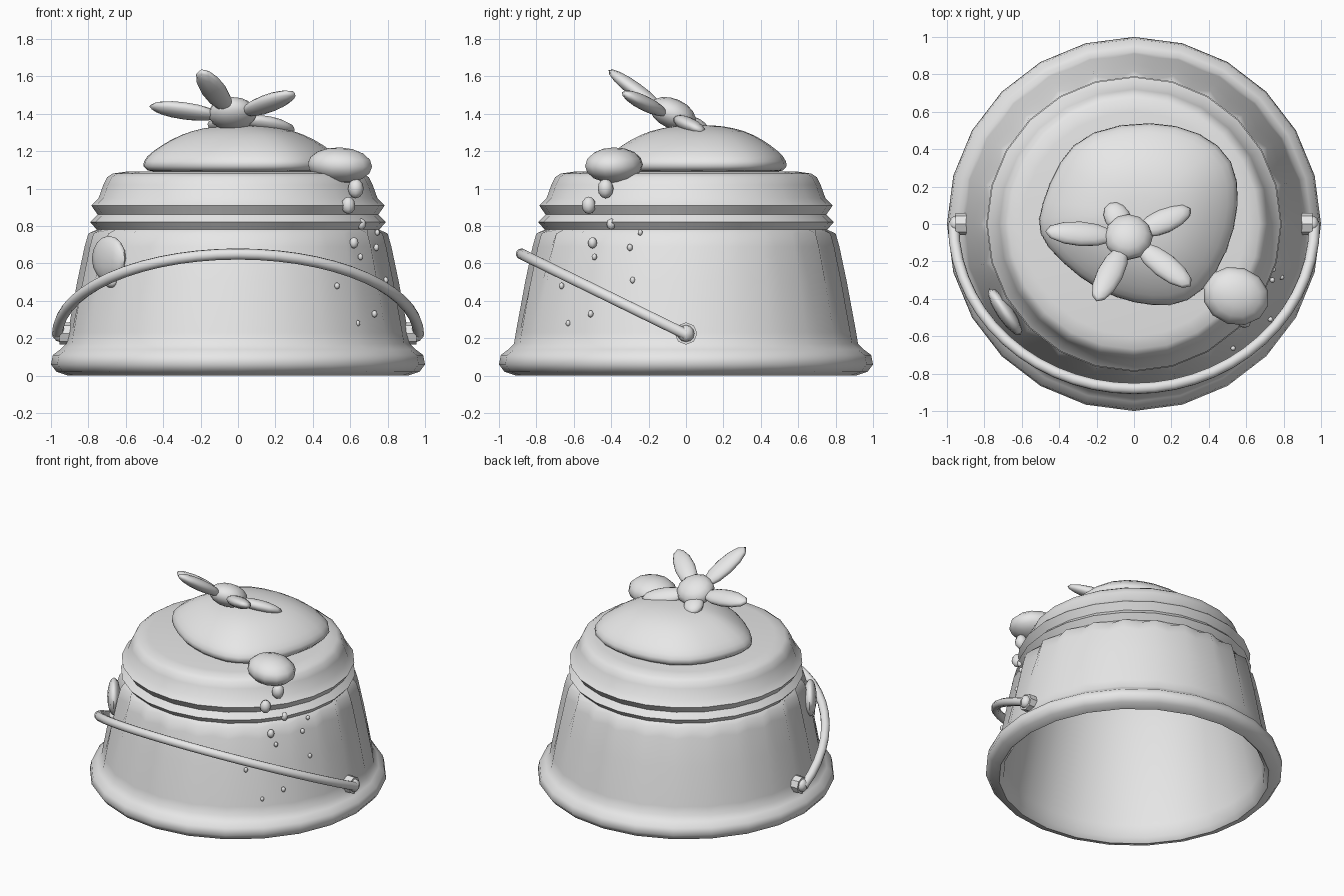
import bpy, bmesh, math
from math import sin, cos, pi
from mathutils import Vector, Matrix

cube = bpy.data.objects.get("Cube")
if cube:
    bpy.data.objects.remove(cube)

grey = bpy.data.materials.new("plain_grey")
grey.use_nodes = True
grey.diffuse_color = (0.8, 0.8, 0.8, 1)
grey.node_tree.nodes["Principled BSDF"].inputs["Base Color"].default_value = (0.8, 0.8, 0.8, 1)


def finish(name, bm, angle=60):
    bmesh.ops.recalc_face_normals(bm, faces=bm.faces)
    mesh = bpy.data.meshes.new(name)
    bm.to_mesh(mesh)
    bm.free()
    obj = bpy.data.objects.new(name, mesh)
    bpy.context.collection.objects.link(obj)
    mesh.materials.append(grey)
    bpy.ops.object.select_all(action="DESELECT")
    obj.select_set(True)
    bpy.context.view_layer.objects.active = obj
    bpy.ops.object.shade_smooth_by_angle(angle=math.radians(angle))
    return obj


def bridge(bm, rings):
    for a, b in zip(rings, rings[1:]):
        for i in range(len(a)):
            j = (i + 1) % len(a)
            bm.faces.new((a[i], a[j], b[j], b[i]))


def ellipsoid(name, centre, radii, x_axis=(1, 0, 0), up=(0, 0, 1), segments=12, rings=8):
    x = Vector(x_axis).normalized()
    y = Vector(up).cross(x).normalized()
    turn = Matrix((x, y, x.cross(y))).transposed().to_4x4()
    bm = bmesh.new()
    bmesh.ops.create_uvsphere(bm, u_segments=segments, v_segments=rings, radius=1)
    bm.transform(Matrix.Translation(centre) @ turn @ Matrix.Diagonal((*radii, 1)))
    return finish(name, bm, 80)


# Upturned bucket: radius, height, flute depth, from inside the base to the crown
FLUTES = 24
profile = [(0.65, 1.03, 0), (0.74, 0.8, 0), (0.87, 0.12, 0), (0.88, 0.03, 0), (0.91, 0, 0),
           (0.97, 0.02, 0), (1, 0.06, 0), (0.99, 0.11, 0), (0.95, 0.14, 0), (0.92, 0.17, 0),
           (0.91, 0.23, 0.005), (0.86, 0.5, 0.02), (0.82, 0.69, 0.035), (0.8, 0.76, 0.04),
           (0.755, 0.78, 0), (0.79, 0.82, 0), (0.75, 0.86, 0), (0.785, 0.91, 0), (0.745, 0.95, 0),
           (0.72, 1.02, 0), (0.7, 1.06, 0), (0.67, 1.08, 0), (0.6, 1.09, 0)]
bm = bmesh.new()
rings = []
for r, z, depth in profile:
    ring = []
    for k in range(2 * FLUTES):
        a = pi / 2 + k * pi / FLUTES
        q = r if k % 2 == 0 else r * cos(pi / FLUTES) - depth
        ring.append(bm.verts.new((q * cos(a), q * sin(a), z)))
    rings.append(ring)
bridge(bm, rings)
bm.faces.new(rings[0])
bm.faces.new(rings[-1])
finish("bucket", bm, 50)

# Lumpy sand mound
outline = [(0.57, 0.1), (0.55, 0.35), (0.36, 0.5), (0.1, 0.56), (-0.25, 0.51), (-0.41, 0.34),
           (-0.5, 0.1), (-0.53, -0.05), (-0.4, -0.2), (-0.2, -0.36), (0, -0.43),
           (0.21, -0.45), (0.37, -0.38), (0.51, -0.15)]
bm = bmesh.new()
rings = []
for scale, z in [(0.95, 1.07), (1.01, 1.12), (0.97, 1.17), (0.82, 1.23), (0.62, 1.29), (0.4, 1.325), (0.15, 1.34)]:
    rings.append([bm.verts.new((0.03 + (x - 0.03) * scale, 0.07 + (y - 0.07) * scale, z)) for x, y in outline])
bridge(bm, rings)
bm.faces.new(rings[0])
bm.faces.new(rings[-1])
mound = finish("sand_mound", bm, 80)
mound.modifiers.new("soften", "SUBSURF").levels = 1

# Tilted five-petal flower
hub = Vector((-0.03, -0.07, 1.38))
tilt = Vector((0, 0.4, 0.9))
ellipsoid("flower_centre", hub + Vector((0, 0, 0.02)), (0.13, 0.13, 0.08), up=tilt)
for i, tip in enumerate([(-0.47, -0.04, 1.44), (-0.2, -0.41, 1.63), (0.3, -0.33, 1.51),
                         (0.3, 0.08, 1.31), (-0.13, 0.11, 1.32)]):
    span = Vector(tip) - hub
    ellipsoid(f"petal_{i + 1}", hub + span * 0.58, (span.length * 0.43, 0.07, 0.04), span, tilt)

# Clump of sand at the rim and the grains falling from it
ellipsoid("sand_clump", (0.545, -0.385, 1.125), (0.18, 0.155, 0.095), (1, -0.3, -0.05))
grains = [(0.63, -0.43, 1, 0.042), (0.59, -0.52, 0.91, 0.037), (0.66, -0.4, 0.81, 0.024),
          (0.62, -0.5, 0.71, 0.024), (0.74, -0.3, 0.685, 0.015), (0.655, -0.49, 0.635, 0.014),
          (0.745, -0.245, 0.765, 0.013), (0.79, -0.285, 0.51, 0.014), (0.53, -0.665, 0.48, 0.014),
          (0.73, -0.51, 0.33, 0.015), (0.64, -0.63, 0.28, 0.013)]
for i, (x, y, z, r) in enumerate(grains):
    ellipsoid(f"sand_grain_{i + 1}", (x, y, z), (r, r, r * 1.25), segments=8, rings=6)

# Shell stuck to the wall
ellipsoid("shell", (-0.69, -0.47, 0.625), (0.15, 0.045, 0.122), (0.56, -0.83, 0))
ellipsoid("shell_hinge", (-0.68, -0.5, 0.5), (0.045, 0.025, 0.03), (0.56, -0.83, 0))

# Swung-forward handle: a tube along a tilted half ellipse
bm = bmesh.new()
rings = []
STEPS = 28
side = Vector((0, 0.43, 0.89)).normalized()
for k in range(STEPS + 1):
    t = pi * k / STEPS
    out = Vector((cos(t) / 0.97, -sin(t) * 0.9, sin(t) * 0.43)).normalized()
    centre = Vector((0.965 * cos(t), -0.88 * sin(t), 0.22 + 0.43 * sin(t)))
    rings.append([bm.verts.new(centre + 0.03 * (out * cos(a) + side * sin(a)))
                  for a in (2 * pi * n / 10 for n in range(10))])
bridge(bm, rings)
bm.faces.new(rings[0])
bm.faces.new(rings[-1])
finish("handle", bm)

# Handle pivots
for name, s in (("left", 1), ("right", -1)):
    bm = bmesh.new()
    bmesh.ops.create_cone(bm, cap_ends=True, segments=8, radius1=0.06, radius2=0.06, depth=0.06)
    bm.transform(Matrix.Translation((s * 0.925, 0, 0.225)) @ Matrix.Rotation(pi / 2, 4, "Y"))
    finish(f"{name}_pivot", bm, 40)
    ellipsoid(f"{name}_pivot_knob", (s * 0.955, 0, 0.225), (0.035, 0.045, 0.045), segments=8, rings=6)
